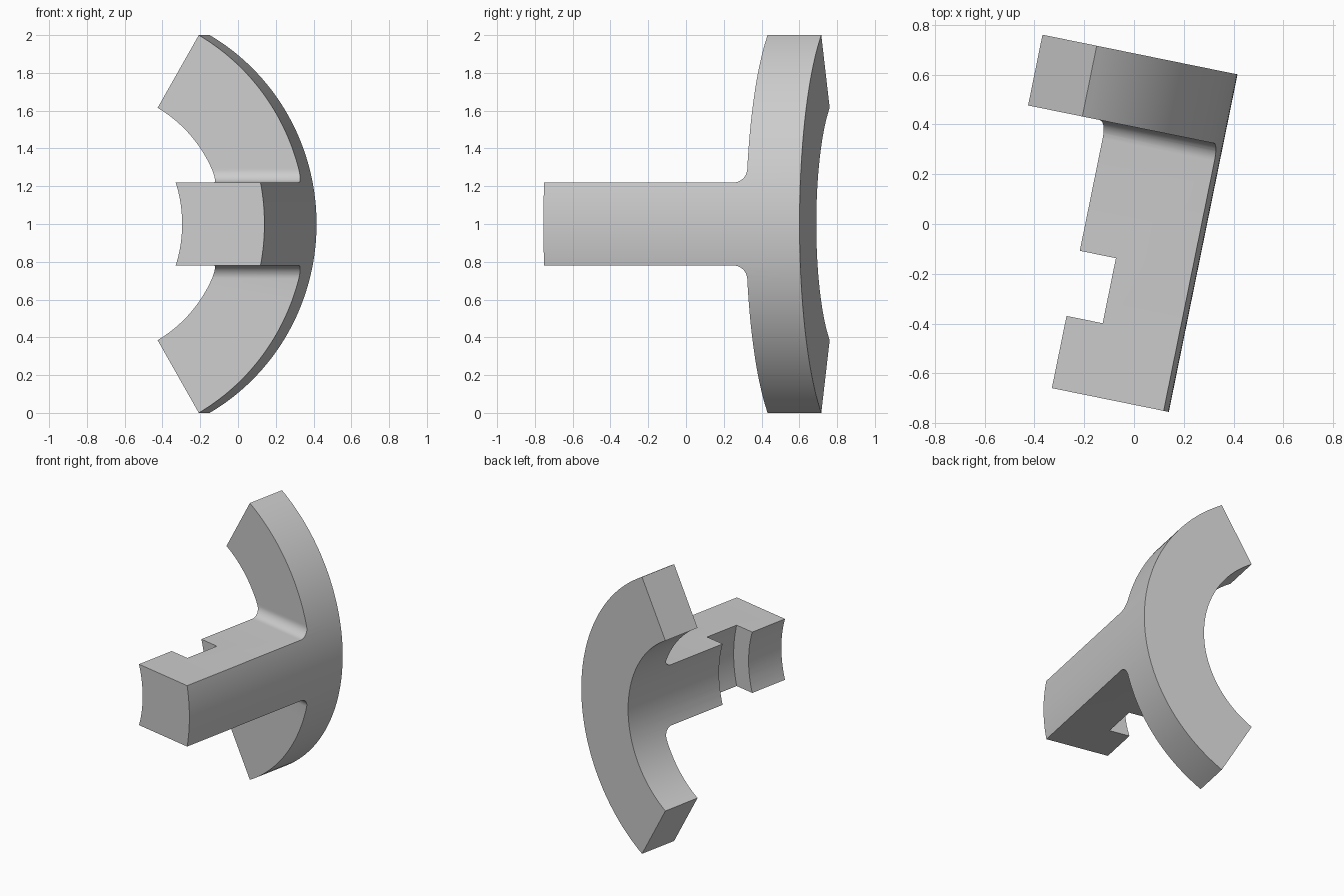
import bpy, bmesh, math
from mathutils import Matrix

if "Cube" in bpy.data.objects:
    bpy.data.objects.remove(bpy.data.objects["Cube"])

R_OUT, R_IN, R_NOTCH = 1.1547, 0.71, 0.852   # radii about the curve axis
AXIS_X = -0.867                              # axis position before turning
TIP, FRONT, BACK = -0.712, 0.382, 0.672      # stations along the axis
ARM, FILLET = 0.22, 0.07                     # arm half height, fillet radius

grey = bpy.data.materials.new("plain grey")
grey.use_nodes = True
grey.diffuse_color = (0.6, 0.6, 0.6, 1)
grey.node_tree.nodes["Principled BSDF"].inputs["Base Color"].default_value = (0.6, 0.6, 0.6, 1)


def loft(name, rings):
    """Closed solid through a row of matching rings."""
    bm = bmesh.new()
    rows = [[bm.verts.new(p) for p in ring] for ring in rings]
    n = len(rows[0])
    for a, b in zip(rows, rows[1:]):
        for i in range(n):
            j = (i + 1) % n
            bm.faces.new((a[i], a[j], b[j], b[i]))
    bm.faces.new(rows[0])
    bm.faces.new(rows[-1])
    bmesh.ops.recalc_face_normals(bm, faces=bm.faces)
    mesh = bpy.data.meshes.new(name)
    bm.to_mesh(mesh)
    bm.free()
    mesh.materials.append(grey)
    ob = bpy.data.objects.new(name, mesh)
    bpy.context.collection.objects.link(ob)
    return ob


def sector(name, r0, r1, y0, y1, half_angle, steps):
    """Rectangular section swept round the axis."""
    rings = []
    for k in range(steps + 1):
        t = math.radians(half_angle) * (2 * k / steps - 1)
        rings.append([(AXIS_X + r * math.cos(t), y, 1 + r * math.sin(t))
                      for r, y in ((r0, y0), (r1, y0), (r1, y1), (r0, y1))])
    return loft(name, rings)


def cut(ob, tool, operation):
    """Apply a boolean and discard the tool."""
    tool.hide_render = True
    mod = ob.modifiers.new(operation, 'BOOLEAN')
    mod.operation, mod.object, mod.solver = operation, tool, 'EXACT'
    bpy.context.view_layer.objects.active = ob
    bpy.ops.object.modifier_apply(modifier=mod.name)
    bpy.data.objects.remove(tool)


# Curved shell holding both the flange and the arm
bracket = sector("curved_flange_with_arm", R_IN, R_OUT, TIP, BACK, 60, 72)

# T-shaped outline with filleted inner corners
upper = [(TIP, ARM)]
for k in range(11):
    a = math.radians(-90 + 9 * k)
    upper.append((FRONT - FILLET + FILLET * math.cos(a),
                  ARM + FILLET + FILLET * math.sin(a)))
upper += [(FRONT, 1.2), (BACK + 0.2, 1.2)]
outline = upper + [(y, -z) for y, z in reversed(upper)]
# The tip of the outline overshoots the shell
outline = [(y - 0.2 if y == TIP else y, z) for y, z in outline]
tee = loft("tee_cutter", [[(x, y, 1 + z) for y, z in outline] for x in (-1.2, 0.8)])
cut(bracket, tee, 'INTERSECT')

# Slot across the inner side of the arm
cut(bracket, sector("slot_cutter", 0.5, R_NOTCH, -0.416, -0.149, 40, 48), 'DIFFERENCE')

# Turn the part about the vertical and shade the curves
bracket.data.transform(Matrix.Rotation(math.radians(-11.5), 4, 'Z'))
bpy.ops.object.select_all(action='DESELECT')
bracket.select_set(True)
bpy.context.view_layer.objects.active = bracket
bpy.ops.object.shade_smooth_by_angle(angle=math.radians(30))
